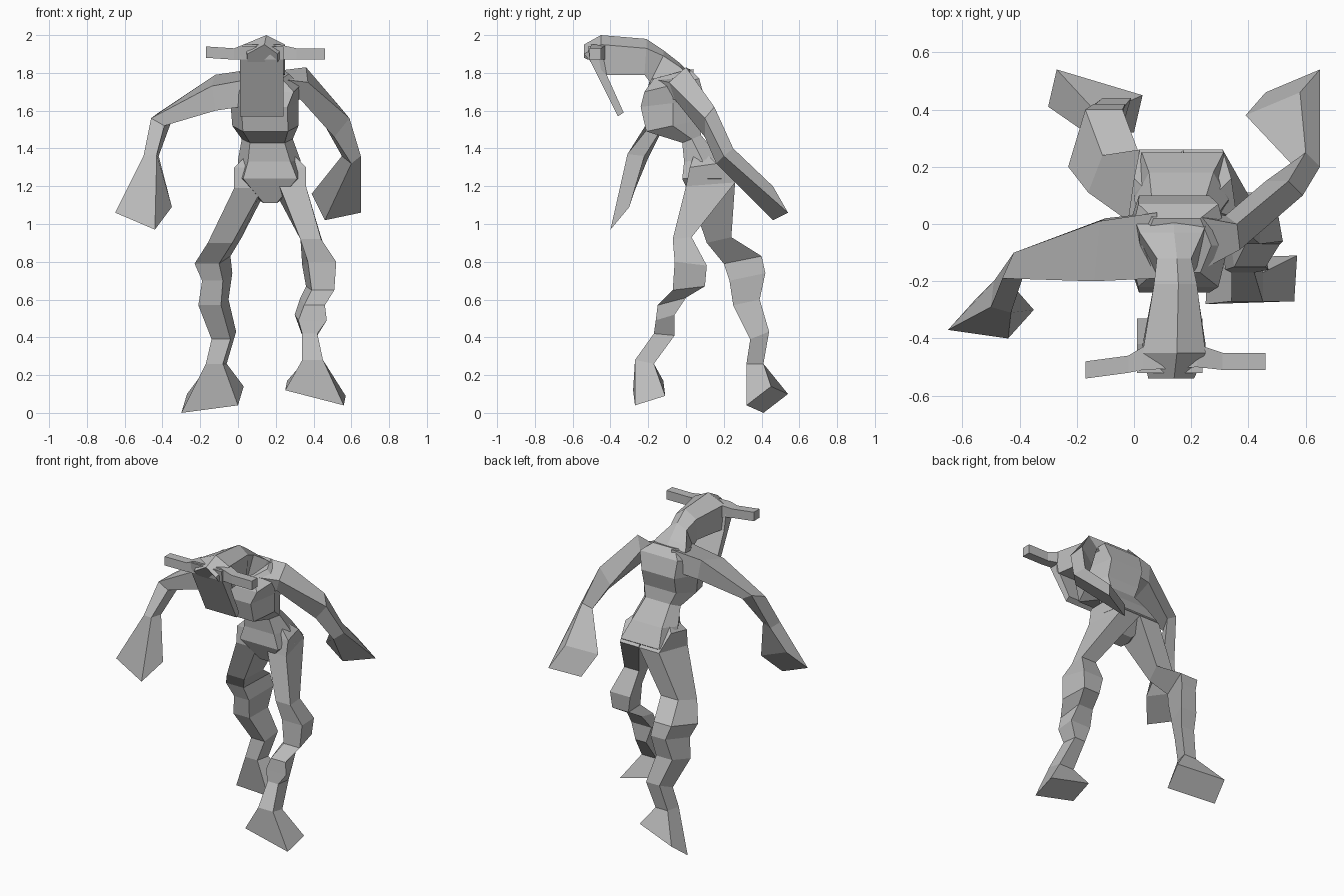
import bpy
import bmesh
from mathutils import Vector

default_cube = bpy.data.objects.get("Cube")
if default_cube:
    bpy.data.objects.remove(default_cube, do_unlink=True)

# One plain clay colour for the whole figure
clay = bpy.data.materials.new("clay_grey")
clay.use_nodes = True
clay_colour = (0.5, 0.5, 0.5, 1)
clay.diffuse_color = clay_colour
clay.node_tree.nodes["Principled BSDF"].inputs["Base Color"].default_value = clay_colour


def box_ring(left, right, front, back, skew=0.0):
    """Four-sided ring: x range, then (y, z) of front and back.
    Positive skew turns the front towards the left limit and the back to the right."""
    toward, away = max(skew, 0), max(-skew, 0)
    return [Vector((left + away, *front)), Vector((right - toward, *front)),
            Vector((right - away, *back)), Vector((left + toward, *back))]


def barrel_ring(left, right, front, back, taper=0.16):
    """Six-sided ring whose sides bulge out halfway between front and back."""
    inset = (right - left) * taper
    middle = [(f + b) / 2 for f, b in zip(front, back)]
    ring = box_ring(left + inset, right - inset, front, back)
    ring.insert(2, Vector((right, *middle)))
    ring.append(Vector((left, *middle)))
    return ring


def ridge_ring(left, right, bottom, top, drop=0.05):
    """Five-sided ring with a ridge along the top."""
    ring = box_ring(left, right, bottom, (top[0], top[1] - drop))
    ring.insert(3, Vector(((left + right) / 2 + 0.01, *top)))
    return ring


def slanted_ring(first, second, third):
    """Parallelogram ring from three of its corners."""
    a, b, c = Vector(first), Vector(second), Vector(third)
    return [a, b, c, a + c - b]


def loft(name, rings):
    """Skin a list of equal rings into one closed, flat-shaded part."""
    bm = bmesh.new()
    loops = [[bm.verts.new(point) for point in ring] for ring in rings]
    count = len(loops[0])
    for lower, upper in zip(loops, loops[1:]):
        for i in range(count):
            j = (i + 1) % count
            bm.faces.new((lower[i], lower[j], upper[j], upper[i]))
    bm.faces.new(loops[0][::-1])
    bm.faces.new(loops[-1])
    bmesh.ops.recalc_face_normals(bm, faces=bm.faces[:])
    mesh = bpy.data.meshes.new(name)
    bm.to_mesh(mesh)
    bm.free()
    mesh.materials.append(clay)
    part = bpy.data.objects.new(name, mesh)
    bpy.context.collection.objects.link(part)
    return part


# Torso, from crotch to the base of the neck
loft("torso", [
    barrel_ring(0.12, 0.22, front=(0.04, 1.11), back=(0.14, 1.13)),
    barrel_ring(0.0, 0.34, front=(-0.02, 1.24), back=(0.25, 1.24), taper=0.08),
    barrel_ring(0.0, 0.33, front=(-0.01, 1.33), back=(0.18, 1.35)),
    barrel_ring(0.02, 0.29, front=(-0.02, 1.43), back=(0.08, 1.47)),
    barrel_ring(-0.03, 0.32, front=(-0.21, 1.49), back=(0.07, 1.55)),
    barrel_ring(-0.04, 0.32, front=(-0.24, 1.62), back=(0.1, 1.66)),
    barrel_ring(-0.02, 0.33, front=(-0.22, 1.7), back=(0.07, 1.77), taper=0.1),
    barrel_ring(0.03, 0.27, front=(-0.17, 1.77), back=(0.02, 1.82)),
])

# Neck and head
loft("head", [
    ridge_ring(0.0, 0.26, bottom=(-0.16, 1.6), top=(0.02, 1.8), drop=0.02),
    ridge_ring(0.02, 0.24, bottom=(-0.18, 1.66), top=(-0.03, 1.85), drop=0.02),
    ridge_ring(0.08, 0.2, bottom=(-0.19, 1.75), top=(-0.12, 1.92), drop=0.03),
    ridge_ring(0.07, 0.22, bottom=(-0.22, 1.79), top=(-0.21, 1.98)),
    ridge_ring(0.03, 0.25, bottom=(-0.42, 1.79), top=(-0.45, 2.0)),
    ridge_ring(0.05, 0.21, bottom=(-0.48, 1.83), top=(-0.54, 1.95)),
])

# Flat face plate hanging from the front of the head
loft("face_plate", [
    box_ring(0.01, 0.24, front=(-0.52, 1.94), back=(-0.45, 1.94)),
    box_ring(0.01, 0.24, front=(-0.51, 1.87), back=(-0.42, 1.79)),
    box_ring(0.01, 0.24, front=(-0.36, 1.57), back=(-0.33, 1.59)),
])


def horn_ring(x, y, z, depth, height):
    return [Vector((x, y + sy * depth, z + sz * height))
            for sy, sz in ((-1, -1), (1, -1), (1, 1), (-1, 1))]


# Horns: one bar through the head, deeper where it meets the brow
loft("horns", [
    horn_ring(-0.17, -0.51, 1.91, depth=0.03, height=0.03),
    horn_ring(-0.02, -0.49, 1.9, depth=0.03, height=0.03),
    horn_ring(0.03, -0.47, 1.91, depth=0.04, height=0.04),
    horn_ring(0.22, -0.46, 1.91, depth=0.04, height=0.04),
    horn_ring(0.31, -0.48, 1.9, depth=0.03, height=0.03),
    horn_ring(0.46, -0.48, 1.9, depth=0.03, height=0.03),
])

# Arms: root, shoulder, elbow, wrist and flared hand
loft("left_arm", [
    slanted_ring((0.2, -0.18, 1.77), (0.2, -0.17, 1.63), (0.2, 0.04, 1.67)),
    slanted_ring((0.37, -0.09, 1.75), (0.33, -0.06, 1.66), (0.32, 0.03, 1.74)),
    slanted_ring((0.59, 0.1, 1.56), (0.51, 0.1, 1.46), (0.46, 0.15, 1.52)),
    slanted_ring((0.65, 0.2, 1.36), (0.6, 0.16, 1.32), (0.55, 0.21, 1.36)),
    slanted_ring((0.65, 0.54, 1.06), (0.46, 0.46, 1.02), (0.39, 0.38, 1.16)),
])
loft("right_arm", [
    slanted_ring((0.08, -0.19, 1.77), (0.08, -0.19, 1.63), (0.08, 0.04, 1.68)),
    slanted_ring((-0.14, -0.2, 1.73), (-0.12, -0.19, 1.6), (-0.1, 0.02, 1.66)),
    slanted_ring((-0.46, -0.19, 1.56), (-0.39, -0.19, 1.52), (-0.35, -0.1, 1.55)),
    slanted_ring((-0.5, -0.29, 1.36), (-0.43, -0.31, 1.37), (-0.42, -0.22, 1.36)),
    slanted_ring((-0.65, -0.37, 1.06), (-0.44, -0.4, 0.97), (-0.35, -0.3, 1.09)),
])

# Legs: hip, jagged knee and shin, then a flared foot
loft("left_leg", [
    box_ring(0.2, 0.3, front=(0.04, 1.36), back=(0.12, 1.36)),
    box_ring(0.2, 0.36, front=(0.02, 1.3), back=(0.16, 1.32), skew=-0.02),
    box_ring(0.17, 0.36, front=(0.0, 1.2), back=(0.26, 1.22), skew=-0.05),
    box_ring(0.33, 0.44, front=(-0.07, 0.92), back=(0.03, 0.93)),
    box_ring(0.34, 0.52, front=(-0.06, 0.8), back=(0.11, 0.78), skew=-0.03),
    box_ring(0.36, 0.51, front=(-0.07, 0.65), back=(0.1, 0.67), skew=-0.03),
    box_ring(0.33, 0.46, front=(-0.15, 0.57), back=(0.0, 0.61), skew=-0.02),
    box_ring(0.3, 0.47, front=(-0.16, 0.49), back=(-0.06, 0.52), skew=-0.02),
    box_ring(0.34, 0.42, front=(-0.17, 0.42), back=(-0.06, 0.41)),
    box_ring(0.34, 0.45, front=(-0.27, 0.28), back=(-0.17, 0.26)),
    slanted_ring((0.25, -0.28, 0.12), (0.56, -0.27, 0.04), (0.57, -0.11, 0.09)),
])
loft("right_leg", [
    box_ring(0.04, 0.14, front=(0.04, 1.36), back=(0.12, 1.36)),
    box_ring(-0.02, 0.14, front=(0.02, 1.3), back=(0.16, 1.32), skew=0.02),
    box_ring(-0.02, 0.17, front=(0.01, 1.19), back=(0.26, 1.22), skew=0.04),
    box_ring(-0.16, 0.02, front=(0.11, 0.9), back=(0.24, 0.93), skew=0.05),
    box_ring(-0.23, -0.04, front=(0.2, 0.79), back=(0.4, 0.83), skew=0.06),
    box_ring(-0.19, -0.03, front=(0.23, 0.7), back=(0.42, 0.74), skew=0.05),
    box_ring(-0.21, -0.05, front=(0.25, 0.57), back=(0.39, 0.6), skew=0.04),
    box_ring(-0.14, -0.01, front=(0.34, 0.39), back=(0.44, 0.43), skew=0.03),
    box_ring(-0.17, -0.06, front=(0.32, 0.26), back=(0.41, 0.26), skew=0.02),
    slanted_ring((-0.3, 0.41, 0.0), (0.0, 0.32, 0.04), (0.03, 0.45, 0.14)),
])
